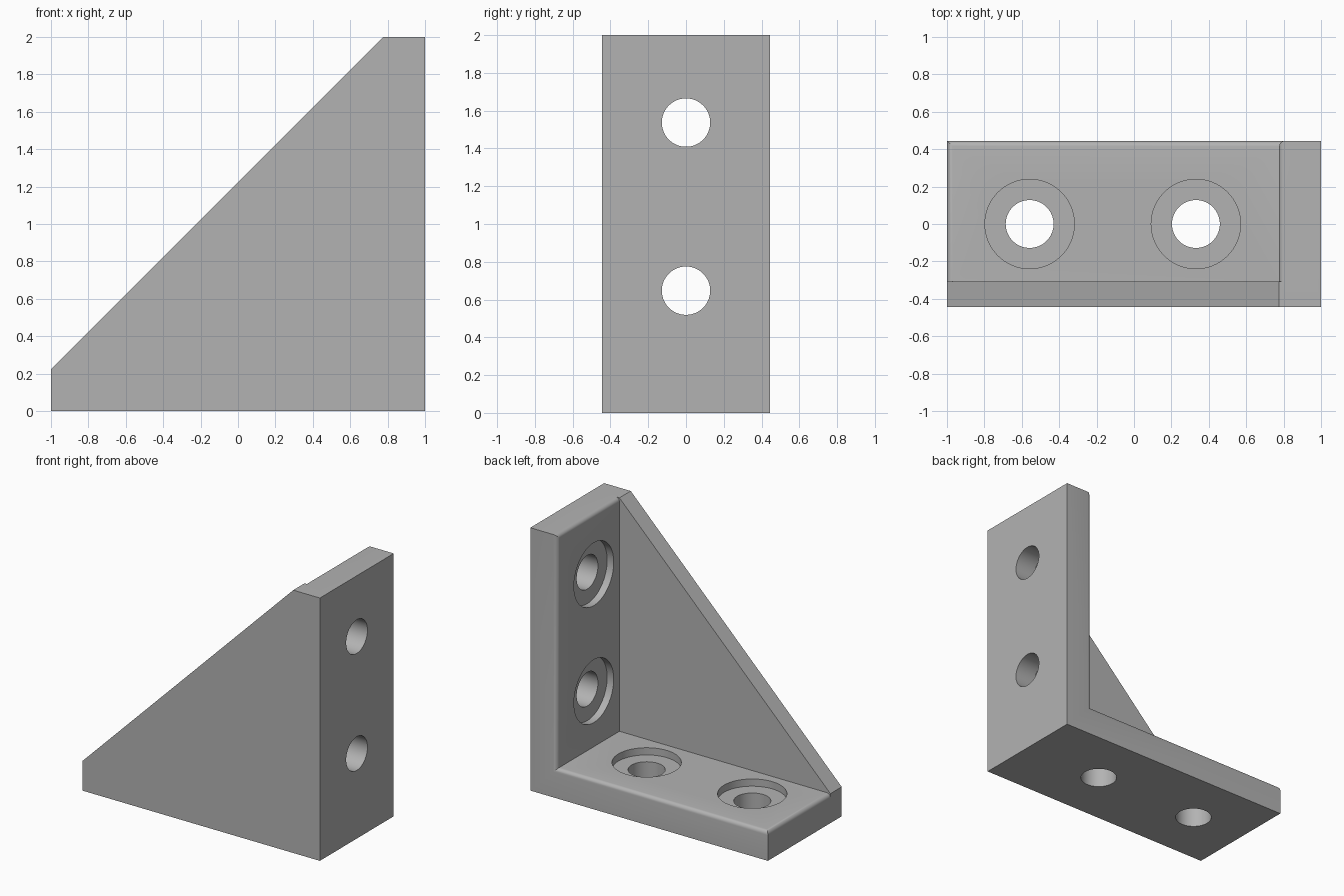
import bpy, bmesh
from mathutils import Vector, Matrix

cube = bpy.data.objects.get("Cube")
if cube:
    bpy.data.objects.remove(cube, do_unlink=True)

T = 0.224        # plate thickness
W = 0.444        # half width
WEB = -0.308     # inner face of the side web
R = 0.03         # edge rounding

grey = bpy.data.materials.new("light_grey")
grey.use_nodes = True
grey.diffuse_color = (0.45, 0.45, 0.45, 1)
grey.node_tree.nodes["Principled BSDF"].inputs["Base Color"].default_value = (0.45, 0.45, 0.45, 1)


def add_object(name, bm):
    bmesh.ops.recalc_face_normals(bm, faces=bm.faces)
    mesh = bpy.data.meshes.new(name)
    bm.to_mesh(mesh)
    bm.free()
    mesh.materials.append(grey)
    obj = bpy.data.objects.new(name, mesh)
    bpy.context.collection.objects.link(obj)
    return obj


def prism(outline, y0, y1):
    """Extrude an x-z outline along y."""
    bm = bmesh.new()
    face = bm.faces.new([bm.verts.new((x, y0, z)) for x, z in outline])
    new = bmesh.ops.extrude_face_region(bm, geom=[face])["geom"]
    bmesh.ops.translate(bm, vec=(0, y1 - y0, 0),
                        verts=[g for g in new if isinstance(g, bmesh.types.BMVert)])
    return bm


def cylinder(bm, centre, axis, radius, depth):
    turn = Vector((0, 0, 1)).rotation_difference(Vector(axis)).to_matrix().to_4x4()
    bmesh.ops.create_cone(bm, cap_ends=True, segments=64, radius1=radius, radius2=radius,
                          depth=depth, matrix=Matrix.Translation(centre) @ turn)


def boolean(obj, other, operation):
    mod = obj.modifiers.new(operation.lower(), "BOOLEAN")
    mod.operation = operation
    mod.solver = "EXACT"
    mod.object = other
    bpy.context.view_layer.objects.active = obj
    bpy.ops.object.modifier_apply(modifier=mod.name)
    bpy.data.objects.remove(other, do_unlink=True)


# Two plates at a right angle, with rounded edges on the inner side
inner = 1 - T
bm = prism([(-1, 0), (1, 0), (1, 2), (inner, 2), (inner, T), (-1, T)], WEB - 0.06, W)


def is_rounded(edge):
    a, b = (v.co for v in edge.verts)
    on_inner = all(abs(c.x - inner) < 1e-4 or abs(c.z - T) < 1e-4 for c in (a, b))
    at_back = a.y > 0 and b.y > 0
    across = a.y * b.y < 0
    concave = abs(a.x - inner) < 1e-4 and abs(a.z - T) < 1e-4
    return on_inner and (at_back or (across and not concave))


bmesh.ops.bevel(bm, geom=[e for e in bm.edges if is_rounded(e)], offset=R,
                segments=5, profile=0.5, affect="EDGES")
bracket = add_object("angle_bracket", bm)

# Triangular side web
web = add_object("side_web", prism([(-1, 0), (1, 0), (1, 2), (inner, 2), (-1, T)], -W, WEB))
boolean(bracket, web, "UNION")

# Screw holes, then their shallow recesses
for radius, low, high in ((0.128, -0.1, T + 0.1), (0.239, T - 0.055, T + 0.1)):
    mid, depth = (low + high) / 2, high - low
    bm = bmesh.new()
    for x in (-0.558, 0.331):
        cylinder(bm, (x, 0, mid), (0, 0, 1), radius, depth)
    for z in (0.647, 1.537):
        cylinder(bm, (1 - mid, 0, z), (1, 0, 0), radius, depth)
    cutter = add_object("hole_cutter", bm)
    cutter.hide_render = True
    boolean(bracket, cutter, "DIFFERENCE")

# Smooth the round parts, keep the hard edges
bpy.ops.object.select_all(action="DESELECT")
bracket.select_set(True)
bpy.context.view_layer.objects.active = bracket
bpy.ops.object.shade_smooth_by_angle(angle=0.6)
